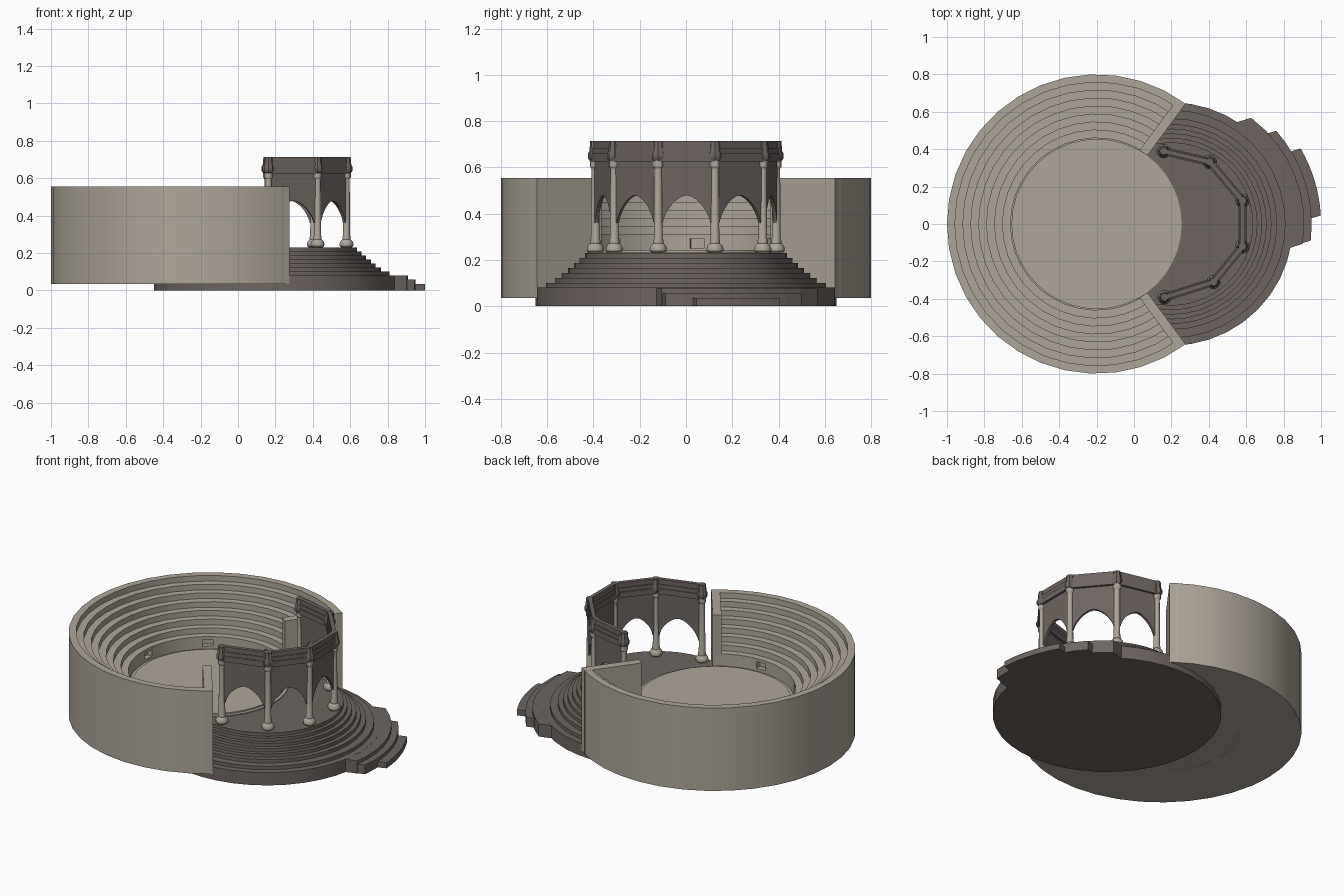
import bpy, bmesh, math
from mathutils import Matrix, Vector

if "Cube" in bpy.data.objects:
    bpy.data.objects.remove(bpy.data.objects["Cube"])


def material(name, rgb):
    m = bpy.data.materials.new(name)
    m.diffuse_color = (*rgb, 1)
    m.use_nodes = True
    m.node_tree.nodes["Principled BSDF"].inputs["Base Color"].default_value = m.diffuse_color
    return m


LIGHT = material("pale stone", (0.42, 0.38, 0.32))
DARK = material("dark stone", (0.155, 0.130, 0.117))


def finish(bm, name, mat, smooth=True):
    bmesh.ops.remove_doubles(bm, verts=bm.verts, dist=1e-5)
    bmesh.ops.recalc_face_normals(bm, faces=bm.faces)
    me = bpy.data.meshes.new(name)
    bm.to_mesh(me)
    bm.free()
    me.materials.append(mat)
    ob = bpy.data.objects.new(name, me)
    bpy.context.collection.objects.link(ob)
    if smooth:
        bpy.ops.object.select_all(action='DESELECT')
        ob.select_set(True)
        bpy.context.view_layer.objects.active = ob
        bpy.ops.object.shade_smooth_by_angle(angle=math.radians(30))
    return ob


def lathe(name, mat, profile, centre, seg, a0=0, a1=360):
    """Revolve a closed (r, z) profile; a partial turn gets end caps."""
    full = a1 - a0 == 360
    bm = bmesh.new()
    rings = []
    for i in range(seg if full else seg + 1):
        a = math.radians(a0 + (a1 - a0) * i / seg)
        rings.append([bm.verts.new((centre[0] + r * math.cos(a), centre[1] + r * math.sin(a), z))
                      for r, z in profile])
    n = len(profile)
    for i in range(seg):
        p, q = rings[i], rings[(i + 1) % len(rings)]
        for j in range(n):
            k = (j + 1) % n
            if profile[j][0] or profile[k][0]:
                bm.faces.new((p[j], q[j], q[k], p[k]))
    if not full:
        bm.faces.new(rings[0])
        bm.faces.new(rings[-1])
    return finish(bm, name, mat)


def prism(name, mat, pts, depth, matrix):
    """Extrude a 2D outline along local z by depth, then place it."""
    bm = bmesh.new()
    f = bm.faces.new([bm.verts.new((x, y, 0)) for x, y in pts])
    ext = bmesh.ops.extrude_face_region(bm, geom=[f])
    bmesh.ops.translate(bm, vec=(0, 0, depth),
                        verts=[v for v in ext["geom"] if isinstance(v, bmesh.types.BMVert)])
    bm.transform(matrix)
    return finish(bm, name, mat, False)


def rect(x0, x1, y0, y1):
    return [(x0, y0), (x1, y0), (x1, y1), (x0, y1)]


def turned(cx, cy, z, degrees):
    return Matrix.Translation((cx, cy, z)) @ Matrix.Rotation(math.radians(degrees), 4, 'Z')


BOWL, STAGE = (-0.2, 0), (0.2, 0)
OPEN = 53.5

# Seating bowl: stepped ring with a gap towards +x
profile = [(0.44, 0.035), (0.80, 0.035), (0.80, 0.555)]
for i in range(7, -1, -1):
    r = 0.46 + 0.0425 * i
    profile += [(r, 0.31 + 0.035 * i), (r, 0.275 + 0.035 * i if i else 0.22)]
profile.append((0.44, 0.22))
bowl = lathe("seating_bowl", LIGHT, profile, BOWL, 26, OPEN, 360 - OPEN)

# Small niches in the lowest riser
for a in (78, 126, 174, 222, 270):
    cutter = prism("niche_cutter", LIGHT, rect(0.42, 0.49, -0.03, 0.03), 0.042,
                   turned(*BOWL, 0.25, a))
    cutter.hide_render = True
    mod = bowl.modifiers.new("niche", 'BOOLEAN')
    mod.operation, mod.solver, mod.object = 'DIFFERENCE', 'EXACT', cutter
    bpy.context.view_layer.objects.active = bowl
    bpy.ops.object.modifier_apply(modifier=mod.name)
    bpy.data.objects.remove(cutter)

# Full-height walls closing both ends of the seats
for s in (1, -1):
    prism("end_wall", LIGHT, rect(0.455, 0.797, min(0, s * 0.05), max(0, s * 0.05)), 0.52,
          turned(*BOWL, 0.0352, s * OPEN))

# Arena floor
lathe("arena_floor", LIGHT, [(0, 0.036), (0.455, 0.036), (0.455, 0.235), (0.435, 0.235),
                             (0.435, 0.243), (0, 0.243)], BOWL, 40)

# Stepped stage
tiers = [(0.65, 0.08), (0.61, 0.101), (0.565, 0.123), (0.535, 0.144), (0.51, 0.166),
         (0.485, 0.187), (0.46, 0.209), (0.437, 0.23)]
profile, z0 = [(0, 0)], 0
for r, z in tiers:
    profile += [(r, z0), (r, z)]
    z0 = z
lathe("stage", DARK, profile + [(0, z0)], STAGE, 40)

# Entrance steps: arc-fronted strips on a slanted axis
for r, v0, v1, h in ((0.71, -0.305, 0.42, 0.0795), (0.75, -0.30, 0.315, 0.058), (0.80, -0.187, 0.187, 0.035)):
    arc = [v0 + (v1 - v0) * i / 8 for i in range(9)]
    pts = [(0.3, v0)] + [(math.sqrt(r * r - v * v), v) for v in arc] + [(0.3, v1)]
    prism("entrance_step", DARK, pts, h, turned(*STAGE, 0, 16.8))

# Arcade columns
cols = [(0.158, 0.39), (0.405, 0.332), (0.58, 0.125), (0.58, -0.12), (0.425, -0.31), (0.163, -0.392)]
col_profile = [(0, 0.228), (0.026, 0.228), (0.036, 0.238), (0.037, 0.25), (0.031, 0.264), (0.022, 0.272),
               (0.022, 0.285), (0.019, 0.295), (0.017, 0.595), (0.023, 0.605), (0.023, 0.635), (0, 0.635)]
bands = [(0.625, 0.66, 0.022), (0.66, 0.685, 0.017), (0.685, 0.715, 0.012)]
for x, y in cols:
    lathe("column", LIGHT, col_profile, (x, y), 12)
    lathe("column_cap_block", DARK, [(0, 0.62), (0.026, 0.63), (0.032, 0.64), (0.032, 0.66),
                                     (0.026, 0.67), (0.022, 0.714), (0, 0.714)], (x, y), 8)

# Arch panels and cornice between neighbouring columns
for p, q in zip(cols, cols[1:]):
    d = Vector(q) - Vector(p)
    length, ang = d.length, math.degrees(math.atan2(d.y, d.x))
    mx, my = (Vector(p) + Vector(q)) / 2
    a = length / 2 - 0.02
    ts = [math.sin(math.pi / 2 * (i / 8 - 1)) for i in range(17)]
    arch = [(a * t, 0.36 + 0.12 * (1 - abs(t) ** 1.7) ** 0.7) for t in ts]
    outline = [(-length / 2, 0.63), (-length / 2, 0.36)] + arch + [(length / 2, 0.36), (length / 2, 0.63)]
    upright = turned(mx, my, 0, ang) @ Matrix.Rotation(math.pi / 2, 4, 'X')
    prism("arch_panel", DARK, outline, 0.016, upright @ Matrix.Translation((0, 0, -0.008)))
    for z0, z1, w in bands:
        prism("cornice", DARK, rect(-length / 2, length / 2, -w, w), z1 - z0, turned(mx, my, z0, ang))
